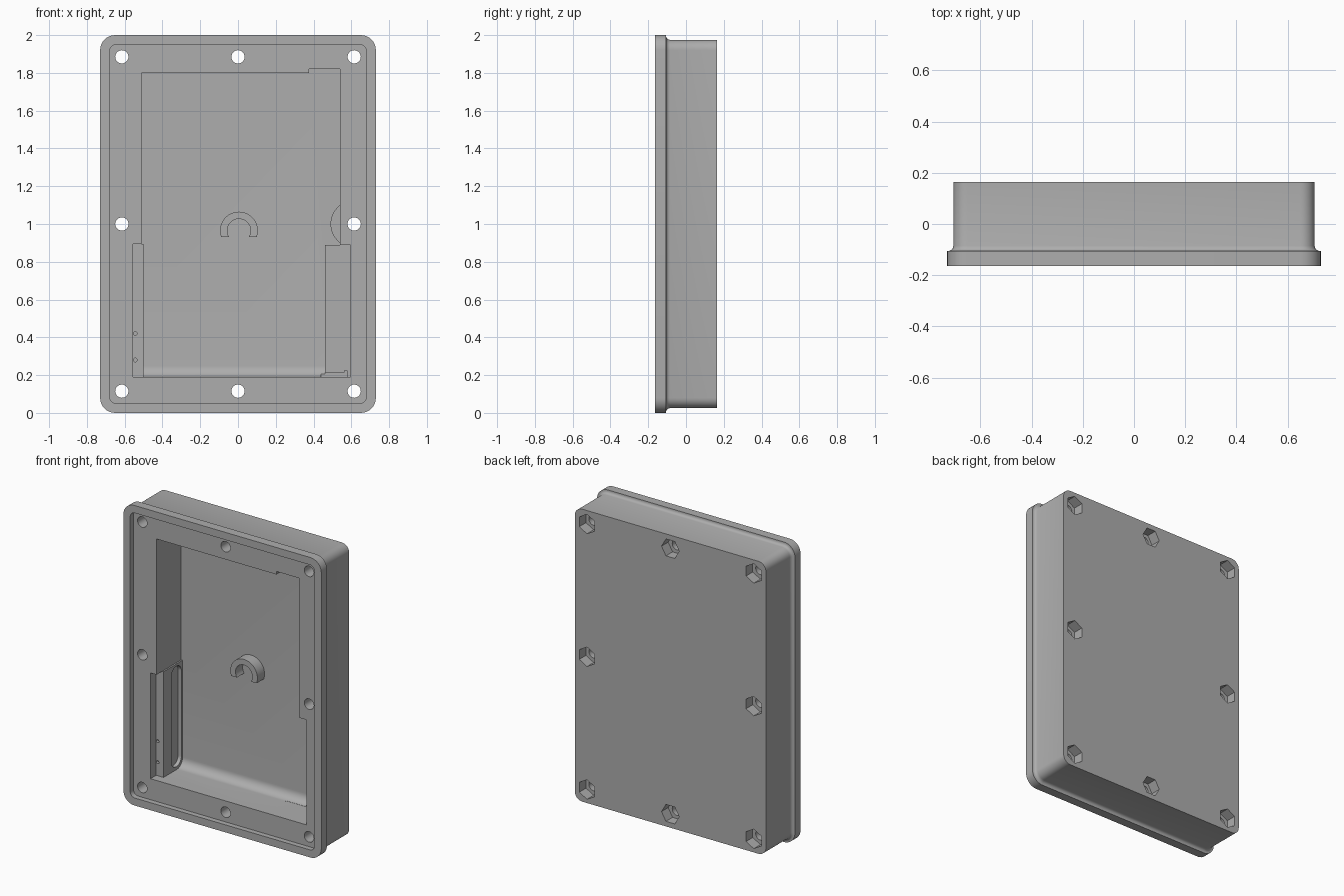
import bpy, bmesh, math
from math import sin, cos, radians

if "Cube" in bpy.data.objects:
    bpy.data.objects.remove(bpy.data.objects["Cube"])

grey = bpy.data.materials.new("plain grey")
grey.use_nodes = True
COLOUR = (0.42, 0.42, 0.42, 1)
grey.diffuse_color = COLOUR
grey.node_tree.nodes["Principled BSDF"].inputs["Base Color"].default_value = COLOUR


def arc(cx, cz, r, a0, a1, n):
    """Points on an arc, angles in degrees."""
    steps = [radians(a0 + (a1 - a0) * i / n) for i in range(n + 1)]
    return [(cx + r * cos(a), cz + r * sin(a)) for a in steps]


def rounded(x0, x1, z0, z1, r, n=8):
    """Outline of a rectangle with round corners."""
    return (arc(x1 - r, z1 - r, r, 0, 90, n) + arc(x0 + r, z1 - r, r, 90, 180, n)
            + arc(x0 + r, z0 + r, r, 180, 270, n) + arc(x1 - r, z0 + r, r, 270, 360, n))


def rect(x0, x1, z0, z1):
    return [(x0, z0), (x1, z0), (x1, z1), (x0, z1)]


def loft(name, rings, round_edge=None):
    """Closed solid through rings of 3D points; may round selected edges."""
    bm = bmesh.new()
    loops = [[bm.verts.new(p) for p in ring] for ring in rings]
    for a, b in zip(loops, loops[1:]):
        for i in range(len(a)):
            j = (i + 1) % len(a)
            bm.faces.new((a[i], a[j], b[j], b[i]))
    bm.faces.new(loops[0])
    bm.faces.new(loops[-1])
    if round_edge:
        edges = [e for e in bm.edges if all(round_edge(v.co) for v in e.verts)]
        bmesh.ops.bevel(bm, geom=edges, offset=0.06, segments=8,
                        profile=0.5, affect='EDGES')
    bmesh.ops.recalc_face_normals(bm, faces=bm.faces)
    mesh = bpy.data.meshes.new(name)
    bm.to_mesh(mesh)
    bm.free()
    mesh.materials.append(grey)
    obj = bpy.data.objects.new(name, mesh)
    bpy.context.collection.objects.link(obj)
    return obj


def prism(name, outline, y0, y1, round_edge=None):
    return loft(name, [[(x, y, z) for x, z in outline] for y in (y0, y1)], round_edge)


def activate(obj):
    bpy.ops.object.select_all(action='DESELECT')
    obj.select_set(True)
    bpy.context.view_layer.objects.active = obj


def combine(target, tool, operation='DIFFERENCE'):
    """Apply a boolean and discard the tool."""
    activate(target)
    mod = target.modifiers.new("boolean", 'BOOLEAN')
    mod.operation, mod.solver, mod.object = operation, 'EXACT', tool
    bpy.ops.object.modifier_apply(modifier=mod.name)
    bpy.data.objects.remove(tool)


# Outer shell: front flange, small concave fillet, then the deep body
profile = [(0, -0.165), (0, -0.105), (0.009, -0.105), (0.017, -0.101),
           (0.022, -0.095), (0.025, -0.085), (0.025, 0.165)]
case = loft("case", [[(x, y, z) for x, z in
                      rounded(-0.73 + d, 0.73 - d, d, 2 - d, 0.08 - d)]
                     for d, y in profile])

# Shallow recess inside the raised rim
FACE, FLOOR = -0.13, 0.13
combine(case, prism("rim_recess", rounded(-0.68, 0.68, 0.05, 1.95, 0.035), -0.3, FACE))

# Main cavity, rounded where its floor meets the lower wall
cavity = [(-0.5, 0.19), (0.46, 0.19), (0.46, 0.89), (0.54, 0.89), (0.54, 1.82),
          (0.375, 1.82), (0.375, 1.8), (-0.51, 1.8), (-0.51, 0.895), (-0.5, 0.895)]
combine(case, prism("cavity", cavity, -0.3, FLOOR,
                    lambda c: c.z < 0.2 and c.y > 0))

# Side ledges in the lower half, and the small gap under the deeper one
combine(case, prism("right_ledge", rect(-0.555, -0.3, 0.19, 0.895), -0.3, -0.07))
combine(case, prism("left_ledge", rect(0.3, 0.595, 0.19, 0.89), -0.3, 0.08))
combine(case, prism("ledge_gap", rect(0.44, 0.57, 0.19, 0.215), -0.2, 0.11))
combine(case, prism("ledge_notch", rect(0.565, 0.578, 0.19, 0.225), -0.2, 0.11))

# Blind slot in the lower right wall
slot = rounded(0.012, 0.118, 0.21, 0.88, 0.052)
combine(case, loft("wall_slot", [[(x, y, z) for y, z in slot] for x in (-0.525, -0.45)]))

# Pin holes in the narrow ledge
for z in (0.28, 0.42):
    combine(case, prism("pin_hole", arc(-0.544, z, 0.01, 0, 337.5, 15), -0.2, -0.03))

# Round boss beside the left middle screw
boss = arc(0.615, 1, 0.125, 116, 244, 24)
combine(case, prism("screw_boss", boss, 0.03, 0.15), 'UNION')

# Screw holes with hexagonal nut pockets at the back
for x in (-0.615, 0, 0.615):
    for z in (0.115, 1, 1.885):
        if x == 0 and z == 1:
            continue
        combine(case, prism("screw_hole", arc(x, z, 0.035, 0, 348.75, 31), -0.3, 0.3))
        turn = 0 if x == 0 else 30
        combine(case, prism("nut_pocket", arc(x, z, 0.065, turn, turn + 300, 5), 0.095, 0.3))

# Open ring standing on the cavity floor
ring = arc(0.005, 0.965, 0.1, -20.5, 200.5, 32) + arc(0.005, 0.965, 0.062, 214.4, -34.4, 32)
hook = prism("cable_hook", ring, 0.055, 0.145)

for obj in (case, hook):
    activate(obj)
    bpy.ops.object.shade_smooth_by_angle(angle=radians(30))
